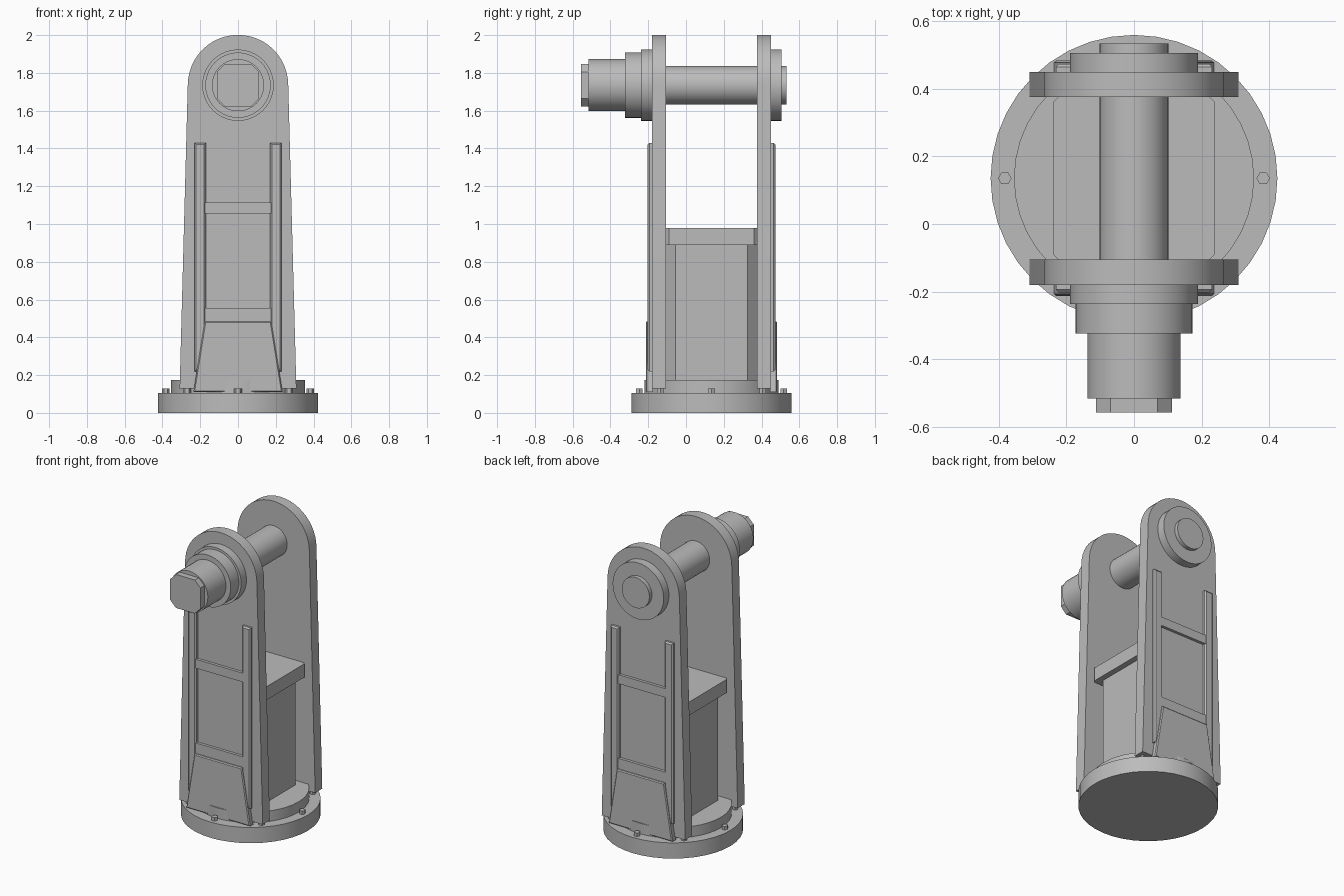
import bpy, bmesh
from math import sin, cos, pi, radians

cube = bpy.data.objects.get("Cube")
if cube:
    bpy.data.objects.remove(cube, do_unlink=True)

MID = 0.135      # y of the base centre and of the plate symmetry plane
PIN_Z = 1.735    # height of the pin axis

steel = bpy.data.materials.new("plain grey steel")
steel.use_nodes = True
grey = (0.5, 0.5, 0.5, 1)
steel.diffuse_color = grey
steel.node_tree.nodes["Principled BSDF"].inputs["Base Color"].default_value = grey


def prism(name, outline, to_3d, lo, hi, inset=0.0, smooth=False):
    """Extrude a 2D outline from lo to hi; inset shrinks the hi end slightly."""
    bm = bmesh.new()
    start = bm.faces.new([bm.verts.new(to_3d(u, v, lo)) for u, v in outline])
    end = bm.faces.new([bm.verts.new(to_3d(u, v, hi)) for u, v in outline])
    n = len(outline)
    a, b = list(start.verts), list(end.verts)
    for i in range(n):
        j = (i + 1) % n
        bm.faces.new((a[i], a[j], b[j], b[i]))
    if inset:
        bmesh.ops.bevel(bm, geom=list(end.edges), offset=inset, segments=1,
                        affect='EDGES', profile=0.5)
    bmesh.ops.recalc_face_normals(bm, faces=bm.faces)
    mesh = bpy.data.meshes.new(name)
    bm.to_mesh(mesh)
    bm.free()
    mesh.materials.append(steel)
    obj = bpy.data.objects.new(name, mesh)
    bpy.context.collection.objects.link(obj)
    if smooth:
        bpy.ops.object.select_all(action='DESELECT')
        obj.select_set(True)
        bpy.context.view_layer.objects.active = obj
        bpy.ops.object.shade_smooth_by_angle(angle=radians(30))
    return obj


def upright(u, v, w):
    return (u, v, w)


def along_y(u, v, w):
    return (u, w, v)


def circle(cx, cy, r, n):
    return [(cx + r * cos(2 * pi * i / n), cy + r * sin(2 * pi * i / n)) for i in range(n)]


def cut_rect(cx, cy, hx, hy, c):
    """Rectangle with its corners cut off by c."""
    return [(cx + sx * (hx - dx), cy + sy * (hy - dy)) for sx, sy, dx, dy in (
        (1, 1, 0, c), (1, 1, c, 0), (-1, 1, c, 0), (-1, 1, 0, c),
        (-1, -1, 0, c), (-1, -1, c, 0), (1, -1, c, 0), (1, -1, 0, c))]


def rect(x0, x1, z0, z1):
    return [(x0, z0), (x1, z0), (x1, z1), (x0, z1)]


# Round base, raised ring and hex bolts
prism("base_disc", circle(0, MID, 0.424, 40), upright, 0, 0.105, smooth=True)
prism("base_ring", circle(0, MID, 0.355, 40), upright, 0.1, 0.175, smooth=True)
for i in range(8):
    t = i * pi / 4
    prism(f"bolt_{i + 1}", circle(0.382 * cos(t), MID + 0.382 * sin(t), 0.02, 6),
          upright, 0.1, 0.128)

# Central block with an overhanging top slab
prism("centre_block", cut_rect(0, MID, 0.2, 0.24, 0.05), upright, 0.17, 0.89)
prism("centre_slab", cut_rect(0, MID, 0.238, 0.24, 0.014), upright, 0.89, 0.98)

# Tapered side plates with round tops, and their outer stiffeners
R = 0.266
arch = [(R * cos(pi * i / 24), PIN_Z + R * sin(pi * i / 24)) for i in range(25)]
plate = [(0.309, 0.13)] + arch + [(-0.309, 0.13)]
gusset = [(-0.236, 0.11), (0.236, 0.11), (0.176, 0.485), (-0.176, 0.485)]
for side, sign in (("front", -1), ("back", 1)):
    def out(d):
        return MID + sign * d
    prism(f"{side}_plate", plate, along_y, out(0.24), out(0.315), smooth=True)
    for hand, s in (("left", 1), ("right", -1)):
        prism(f"{side}_{hand}_rail", rect(*sorted((s * 0.17, s * 0.231)), 0.22, 1.43),
              along_y, out(0.31), out(0.338), inset=0.009)
    for label, z0, z1 in (("upper", 1.055, 1.115), ("lower", 0.485, 0.555)):
        prism(f"{side}_{label}_crossbar", rect(-0.175, 0.175, z0, z1),
              along_y, out(0.31), out(0.334))
    prism(f"{side}_gusset", gusset, along_y, out(0.31), out(0.348), inset=0.006)

# Pin, flanges, stepped collars and the cut-corner head
for name, r, y0, y1 in (
        ("pin", 0.102, -0.2, 0.533),
        ("back_flange", 0.189, 0.445, 0.506),
        ("front_flange", 0.189, -0.237, -0.175),
        ("front_collar", 0.173, -0.324, -0.23),
        ("front_sleeve", 0.138, -0.516, -0.32)):
    prism(name, circle(0, PIN_Z, r, 40), along_y, y0, y1, smooth=True)
prism("pin_head", cut_rect(0, PIN_Z, 0.112, 0.112, 0.042), along_y, -0.557, -0.51)
